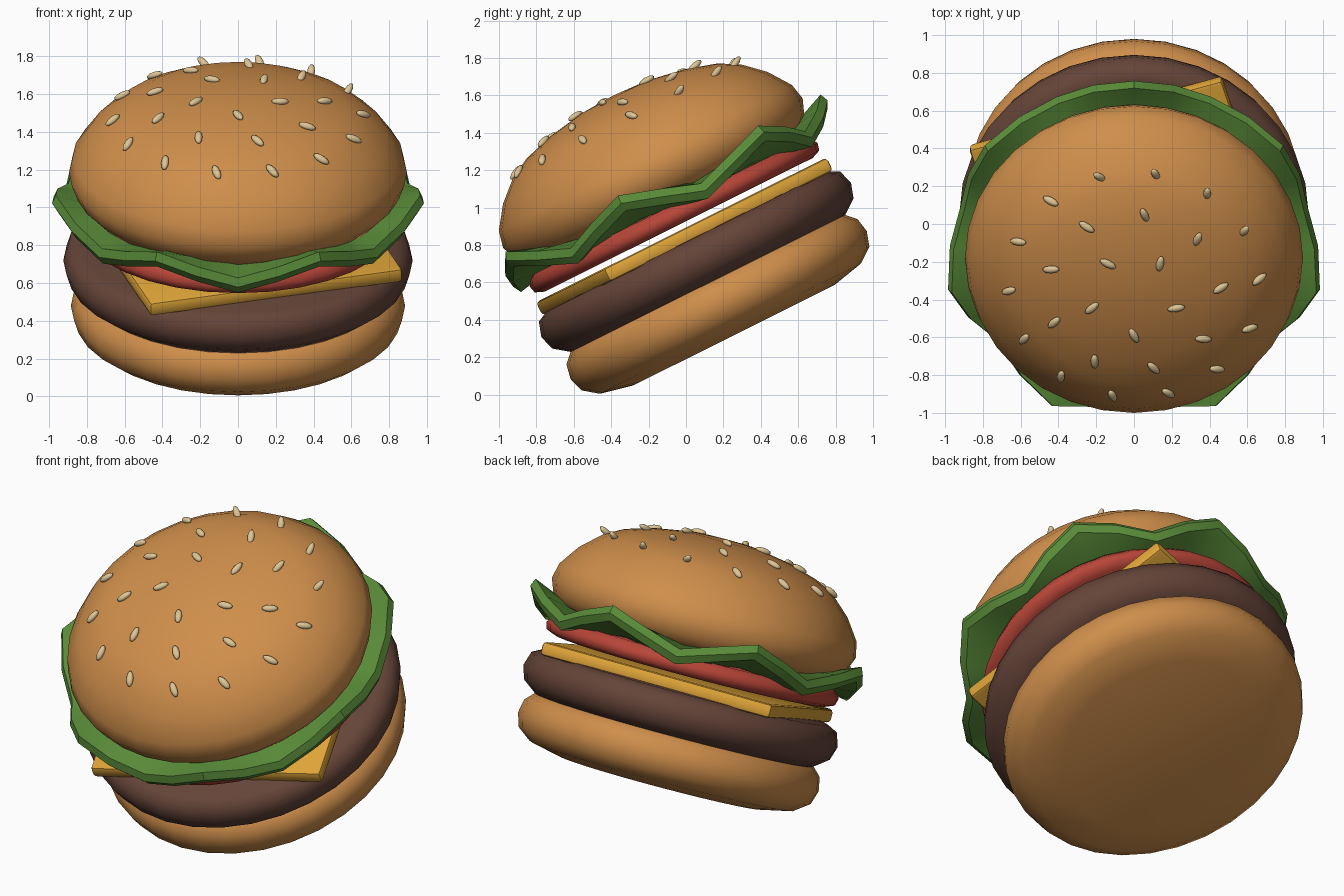
import bpy
import bmesh
from math import sin, cos, pi, radians
from mathutils import Matrix

if "Cube" in bpy.data.objects:
    bpy.data.objects.remove(bpy.data.objects["Cube"], do_unlink=True)

# The stack leans forward as a whole
TILT = Matrix.Rotation(radians(26.5), 4, 'X') @ Matrix.Translation((0, 0.37, 0))


def material(name, rgb):
    mat = bpy.data.materials.new(name)
    mat.use_nodes = True
    mat.diffuse_color = (*rgb, 1)
    mat.node_tree.nodes["Principled BSDF"].inputs["Base Color"].default_value = (*rgb, 1)
    return mat


BUN = material("toasted bun", (0.62, 0.27, 0.07))
PATTY = material("grilled brown", (0.13, 0.058, 0.04))
CHEESE = material("cheese yellow", (0.73, 0.37, 0.04))
TOMATO = material("tomato red", (0.48, 0.06, 0.04))
LETTUCE = material("lettuce green", (0.1, 0.26, 0.04))
SEED = material("pale seed", (0.73, 0.56, 0.3))


def finish(bm, name, mat, angle):
    bmesh.ops.recalc_face_normals(bm, faces=bm.faces)
    mesh = bpy.data.meshes.new(name)
    bm.to_mesh(mesh)
    bm.free()
    mesh.materials.append(mat)
    obj = bpy.data.objects.new(name, mesh)
    obj.matrix_world = TILT
    bpy.context.collection.objects.link(obj)
    bpy.ops.object.select_all(action='DESELECT')
    obj.select_set(True)
    bpy.context.view_layer.objects.active = obj
    bpy.ops.object.shade_smooth_by_angle(angle=radians(angle))
    return obj


def lathe(name, mat, profile, segments=32, angle=60, ripple=(0, 0)):
    """Spin (radius, height, ripple share) rows; ripple adds seven waves."""
    bm = bmesh.new()
    rings = []
    for radius, height, *share in profile:
        k = share[0] if share else 0
        ring = []
        for i in range(segments):
            a = 2 * pi * i / segments
            wave = k * cos(7 * (a - pi / 2))
            r = radius + ripple[0] * wave
            ring.append(bm.verts.new((r * cos(a), r * sin(a), height + ripple[1] * wave)))
        rings.append(ring)
    for low, high in zip(rings, rings[1:]):
        for i in range(segments):
            j = (i + 1) % segments
            bm.faces.new((low[i], low[j], high[j], high[i]))
    bmesh.ops.remove_doubles(bm, verts=bm.verts, dist=0.0001)
    return finish(bm, name, mat, angle)


# Round layers
lathe("bottom_bun", BUN, [(0, 0.17), (0.6, 0.17), (0.78, 0.21), (0.86, 0.27),
                          (0.885, 0.35), (0.87, 0.43), (0.8, 0.5), (0, 0.51)])
lathe("patty", PATTY, [(0, 0.48), (0.82, 0.48), (0.9, 0.54), (0.925, 0.62),
                       (0.9, 0.7), (0.84, 0.73), (0, 0.74)])
lathe("tomato_slice", TOMATO, [(0, 0.83), (0.8, 0.83), (0.85, 0.85), (0.86, 0.89),
                               (0.83, 0.94), (0, 0.95)])
lathe("top_bun", BUN, [(0, 0.97), (0.6, 0.97), (0.8, 0.99), (0.865, 1.06), (0.895, 1.14),
                       (0.875, 1.23), (0.79, 1.35), (0.68, 1.45), (0.57, 1.51),
                       (0.4, 1.56), (0.2, 1.595), (0, 1.605)])

# Wavy lettuce leaf
lathe("lettuce", LETTUCE, [(0, 0.93), (0.8, 0.93, 0.3), (0.95, 0.955, 1), (0.975, 1, 1),
                           (0.955, 1.045, 1), (0.8, 1.02, 0.3), (0, 1)],
      segments=28, angle=30, ripple=(0.035, 0.07))

# Square cheese slice, turned so its corners overhang
bm = bmesh.new()
bmesh.ops.create_cube(bm, size=1, matrix=Matrix.Translation((0, 0, 0.76))
                      @ Matrix.Rotation(radians(17), 4, 'Z')
                      @ Matrix.Diagonal((1.4, 1.4, 0.08, 1)))
bmesh.ops.bevel(bm, geom=bm.edges[:], offset=0.022, segments=2, profile=0.5, affect='EDGES')
finish(bm, "cheese_slice", CHEESE, 40)

# Seeds in three rings: count, start angle, radius, height, slope
bm = bmesh.new()
for count, start, radius, height, slope in [(5, -18, 0.235, 1.597, 5),
                                            (9, 3, 0.46, 1.552, 16),
                                            (14, 3, 0.665, 1.468, 30)]:
    for i in range(count):
        deg = start + 360 * i / count
        # Seeds on the rear lift away from the crust
        lean = -slope if 20 < deg < 115 else slope
        place = (Matrix.Rotation(radians(deg), 4, 'Z')
                 @ Matrix.Translation((radius, 0, height))
                 @ Matrix.Rotation(radians(lean), 4, 'Y')
                 @ Matrix.Rotation(radians(26), 4, 'Z')
                 @ Matrix.Diagonal((0.048, 0.021, 0.018, 1)))
        bmesh.ops.create_uvsphere(bm, u_segments=10, v_segments=6, radius=1, matrix=place)
finish(bm, "sesame_seeds", SEED, 80)
